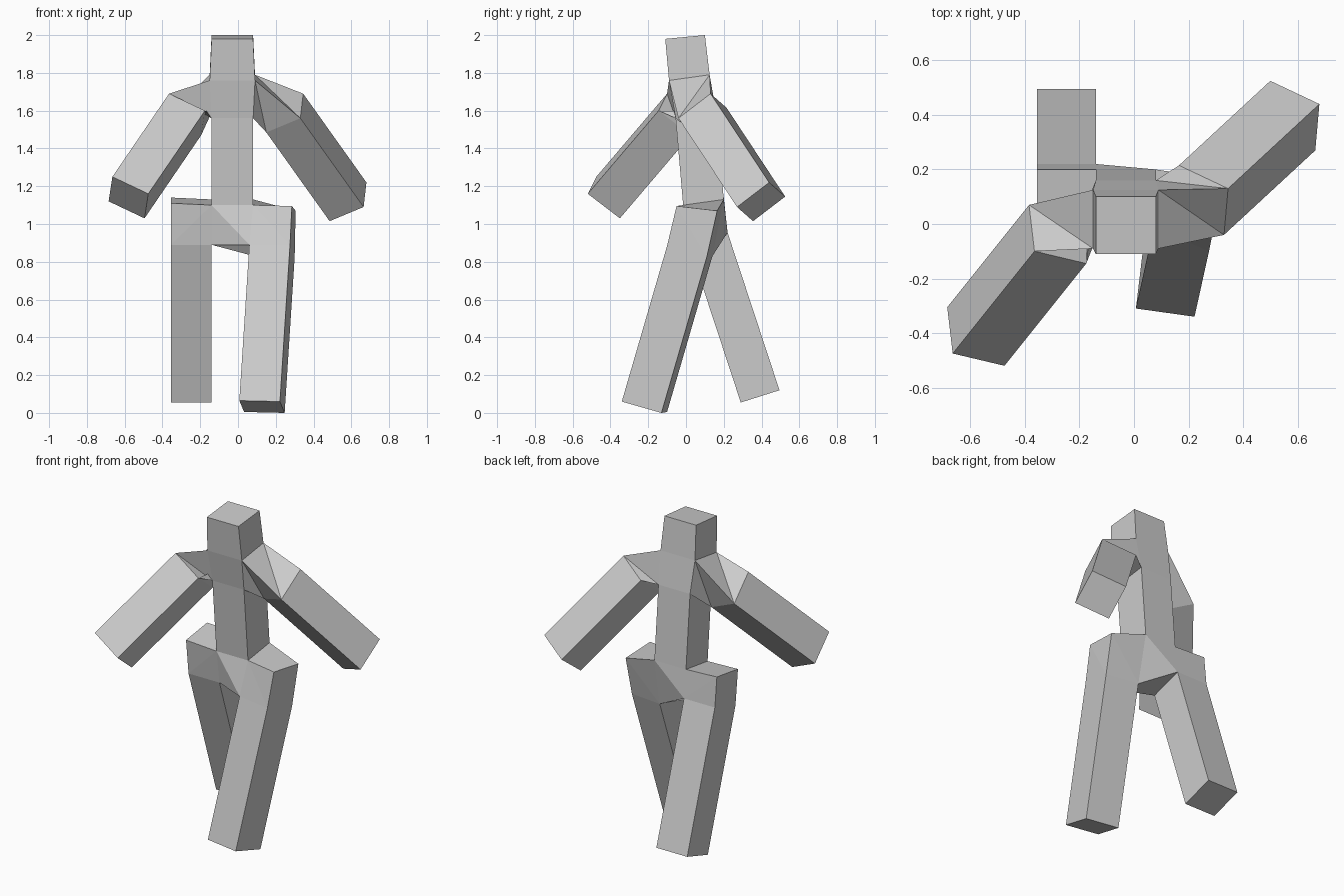
import bpy
import bmesh
from mathutils import Vector

cube = bpy.data.objects.get("Cube")
if cube:
    bpy.data.objects.remove(cube, do_unlink=True)

grey = bpy.data.materials.new("plain_grey")
grey.use_nodes = True
shade = (0.6, 0.6, 0.6, 1.0)
grey.diffuse_color = shade
grey.node_tree.nodes["Principled BSDF"].inputs["Base Color"].default_value = shade


def level(right, left, front, back):
    """Torso ring: front right, front left, back left, back right."""
    return [Vector((x, *yz)) for x, yz in
            ((right, front), (left, front), (left, back), (right, back))]


def section(corner, side_a, side_b):
    """Four-sided limb section from a corner and its two sides."""
    o, a, b = Vector(corner), Vector(side_a), Vector(side_b)
    return [o, o + a, o + a + b, o + b]


def shift(ring, offset):
    return [p + Vector(offset) for p in ring]


def loft(name, rings, caps, gaps=()):
    """Join four-sided rings; gaps are (span, side) walls left open."""
    bm = bmesh.new()
    loops = [[bm.verts.new(p) for p in ring] for ring in rings]
    for span, (a, b) in enumerate(zip(loops, loops[1:])):
        for i in range(4):
            if (span, i) in gaps:
                continue
            j = (i + 1) % 4
            bm.faces.new((a[i], a[j], b[j]))
            bm.faces.new((a[i], b[j], b[i]))
    for end in caps:
        bm.faces.new(loops[end])
    bmesh.ops.recalc_face_normals(bm, faces=bm.faces)
    bmesh.ops.dissolve_limit(bm, angle_limit=0.005, verts=bm.verts, edges=bm.edges)
    mesh = bpy.data.meshes.new(name)
    bm.to_mesh(mesh)
    bm.free()
    mesh.materials.append(grey)
    bpy.context.collection.objects.link(bpy.data.objects.new(name, mesh))


# Column levels from crown to waist
crown = level(-0.14, 0.08, (-0.11, 1.98), (0.10, 2.0))
neck = level(-0.15, 0.09, (-0.09, 1.76), (0.125, 1.79))
chest = level(-0.14, 0.08, (-0.055, 1.56), (0.16, 1.59))
waist = level(-0.14, 0.08, (-0.015, 1.1), (0.2, 1.13))

# Thigh sections: inner front, outer front, outer back, inner back
thigh_r = section((-0.14, 0.015, 0.89), (-0.215, 0, 0), (0, 0.205, 0.065))
thigh_l = section((0.06, -0.07, 0.89), (0.215, -0.03, -0.005), (0.025, 0.21, -0.06))
crotch = [thigh_r[0], thigh_l[0], thigh_l[3], thigh_r[3]]

# Head, torso and pelvis, open where the shoulders and hips join
loft("head_and_torso", [crown, neck, chest, waist, crotch], (0, -1),
     {(span, side) for span in (1, 3) for side in (1, 3)})

# Arms: root on the torso side, shoulder, hand
arm_l = section((0.345, 0.13, 1.69), (-0.015, -0.17, -0.13), (-0.18, 0.085, -0.075))
loft("left_arm", [[neck[2], neck[1], chest[1], chest[2]], arm_l,
                  shift(arm_l, (0.335, 0.31, -0.47))], (-1,))
arm_r = section((-0.365, -0.10, 1.69), (-0.02, 0.17, -0.13), (0.19, -0.045, -0.09))
loft("right_arm", [[neck[0], neck[3], chest[3], chest[0]], arm_r,
                   shift(arm_r, (-0.30, -0.375, -0.44))], (-1,))

# Legs: hip top, thigh, foot; the hip is open towards the pelvis
hip_r = [waist[0], Vector((-0.355, -0.01, 1.11)), Vector((-0.355, 0.2, 1.14)), waist[3]]
hip_l = [waist[1], Vector((0.285, -0.05, 1.095)), Vector((0.305, 0.165, 1.07)), waist[2]]
for name, hip, thigh, stride in (
        ("right_leg", hip_r, thigh_r, (0, 0.275, -0.835)),
        ("left_leg", hip_l, thigh_l, (-0.053, -0.24, -0.825))):
    loft(name, [hip, thigh, shift(thigh, stride)], (0, -1), {(0, 3)})
